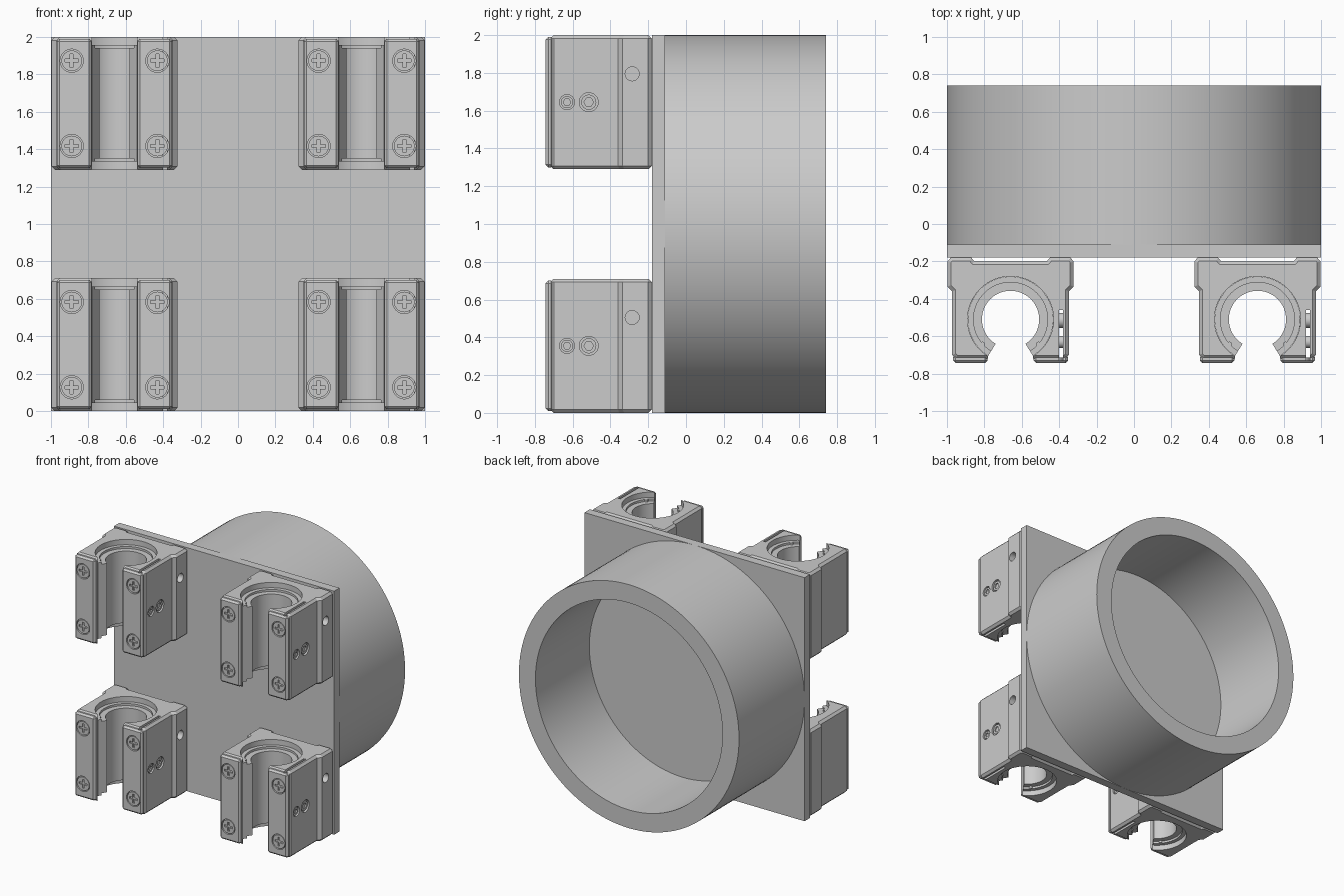
import bpy, bmesh, math
from mathutils import Matrix, Vector

cube = bpy.data.objects.get("Cube")
if cube:
    bpy.data.objects.remove(cube, do_unlink=True)

grey = bpy.data.materials.new("plain_grey")
grey.use_nodes = True
GREY = (0.6, 0.6, 0.6, 1)
grey.diffuse_color = GREY
grey.node_tree.nodes["Principled BSDF"].inputs["Base Color"].default_value = GREY


def finish(bm, name):
    bmesh.ops.recalc_face_normals(bm, faces=bm.faces)
    mesh = bpy.data.meshes.new(name)
    bm.to_mesh(mesh)
    bm.free()
    mesh.materials.append(grey)
    obj = bpy.data.objects.new(name, mesh)
    bpy.context.collection.objects.link(obj)
    return obj


def box(name, lo, hi, bevel=0):
    bm = bmesh.new()
    bmesh.ops.create_cube(bm, size=1)
    lo, hi = Vector(lo), Vector(hi)
    for v in bm.verts:
        v.co = (lo + hi) / 2 + v.co * (hi - lo)
    if bevel:
        bmesh.ops.bevel(bm, geom=bm.edges[:], offset=bevel, segments=1, affect='EDGES')
    return finish(bm, name)


def rod(name, centre, radius, length, axis, sides=32):
    bm = bmesh.new()
    turn = Matrix.Rotation(math.pi / 2, 4, 'X' if axis == 'Y' else 'Y') if axis != 'Z' else Matrix()
    bmesh.ops.create_cone(bm, cap_ends=True, segments=sides, radius1=radius, radius2=radius,
                          depth=length, matrix=Matrix.Translation(centre) @ turn)
    return finish(bm, name)


def prism(name, outline, lo, hi, bevel=0):
    bm = bmesh.new()
    base = bm.faces.new([bm.verts.new((x, y, lo)) for x, y in outline])
    made = bmesh.ops.extrude_face_region(bm, geom=[base])["geom"]
    bmesh.ops.translate(bm, vec=(0, 0, hi - lo), verts=[g for g in made if isinstance(g, bmesh.types.BMVert)])
    if bevel:
        ends = [e for e in bm.edges if abs(e.verts[0].co.z - e.verts[1].co.z) < 1e-5]
        bmesh.ops.bevel(bm, geom=ends, offset=bevel, segments=1, affect='EDGES')
    return finish(bm, name)


def cut(obj, cutter):
    cutter.hide_render = True
    mod = obj.modifiers.new("cut", 'BOOLEAN')
    mod.object, mod.operation, mod.solver = cutter, 'DIFFERENCE', 'EXACT'
    bpy.context.view_layer.objects.active = obj
    bpy.ops.object.modifier_apply(modifier=mod.name)
    bpy.data.objects.remove(cutter, do_unlink=True)


def smooth(objs):
    bpy.ops.object.select_all(action='DESELECT')
    for o in objs:
        o.select_set(True)
        bpy.context.view_layer.objects.active = o
    bpy.ops.object.shade_smooth_by_angle(angle=math.radians(25))


BORE_Y = -0.51
GAP = math.radians(31.5)


def arc(radius, steps=64):
    start, sweep = -math.pi / 2 + GAP, 2 * (math.pi - GAP)
    angles = [start + sweep * i / steps for i in range(steps + 1)]
    return [(radius * math.cos(a), BORE_Y + radius * math.sin(a)) for a in angles]


def c_ring(name, inner, outer, lo, hi):
    return prism(name, arc(outer) + arc(inner)[::-1], lo, hi)


# Mounting plate
box("mounting_plate", (-1, -0.18, 0), (1, -0.11, 2))

# Round cup behind the plate, turned about the y axis
bm = bmesh.new()
profile = [(0, 0.04), (0.85, 0.04), (0.85, 0.74), (1, 0.74), (1, -0.11), (0, -0.11)]
verts = [bm.verts.new((r, y, 1)) for r, y in profile]
edges = [bm.edges.new(pair) for pair in zip(verts, verts[1:])]
bmesh.ops.spin(bm, geom=verts + edges, cent=(0, 0, 1), axis=(0, 1, 0),
               angle=2 * math.pi, steps=128, use_duplicate=False)
bmesh.ops.remove_doubles(bm, verts=bm.verts, dist=1e-4)
smooth([finish(bm, "round_cup")])

# Bearing housing, modelled around x = 0, z = 0
half = [(0.195, -0.198), (0.21, -0.18), (0.32, -0.18), (0.337, -0.2), (0.337, -0.335),
        (0.312, -0.36), (0.312, -0.7), (0.292, -0.72)]
housing = prism("bearing_housing", half + [(-x, y) for x, y in half[::-1]], -0.355, 0.355, bevel=0.018)
cut(housing, prism("bore_cutter", arc(0.23) + [(-0.12, -0.8), (0.12, -0.8)], -0.5, 0.5))
cut(housing, box("slit_cutter", (0.26, -0.8, -0.5), (0.28, -0.46, 0.5)))
cut(housing, rod("side_hole_cutter", (0.337, -0.285, 0.15), 0.037, 0.12, 'X'))
parts = [housing]

# Clamp screws with hexagon sockets on the slit side
for label, y, r in (("large", -0.515, 0.05), ("small", -0.63, 0.04)):
    cut(housing, rod("seat_cutter", (0.31, y, 0), r, 0.03, 'X'))
    screw = rod(label + "_clamp_screw", (0.255, y, 0), r * 0.8, 0.1, 'X')
    cut(screw, rod("socket_cutter", (0.305, y, 0), r * 0.5, 0.04, 'X', sides=6))
    parts.append(screw)

# Front pads with recessed cross-slot screws
for side, label in ((-1, "right"), (1, "left")):
    xs = sorted((side * 0.122, side * 0.308))
    pad = box(label + "_front_pad", (xs[0], -0.743, -0.345), (xs[1], -0.7, 0.345), bevel=0.014)
    if side > 0:
        cut(pad, box("pad_slit_cutter", (0.26, -0.73, -0.5), (0.28, -0.6, 0.5)))
    for z, level in ((-0.228, "lower"), (0.228, "upper")):
        x = side * 0.229
        cut(pad, rod("seat_cutter", (x, -0.74, z), 0.062, 0.03, 'Y'))
        head = rod(f"{level}_{label}_front_screw", (x, -0.727, z), 0.055, 0.026, 'Y')
        for w, h in ((0.036, 0.008), (0.008, 0.036)):
            cut(head, box("cross_cutter", (x - w, -0.8, z - h), (x + w, -0.73, z + h)))
        parts.append(head)
    parts.append(pad)

# Open bearing sleeve, its end rings and retainer pins
parts.append(c_ring("bearing_sleeve", 0.153, 0.229, -0.295, 0.295))
for end, label in ((-1, "bottom"), (1, "top")):
    lo, hi = sorted((end * 0.29, end * 0.312))
    parts.append(c_ring(label + "_snap_ring", 0.198, 0.229, lo, hi))
    for side in (-1, 1):
        parts.append(rod(label + "_retainer_pin", (side * 0.15, -0.643, end * 0.3), 0.014, 0.02, 'Z', 16))
smooth(parts)

# Four copies of the bearing assembly at the plate corners
for x, side in ((-0.66, "right"), (0.66, "left")):
    for z, level in ((0.355, "lower"), (1.645, "upper")):
        for part in parts:
            copy = bpy.data.objects.new(f"{level}_{side}_{part.name}", part.data)
            copy.location = (x, 0, z)
            bpy.context.collection.objects.link(copy)
for part in parts:
    bpy.data.objects.remove(part, do_unlink=True)
